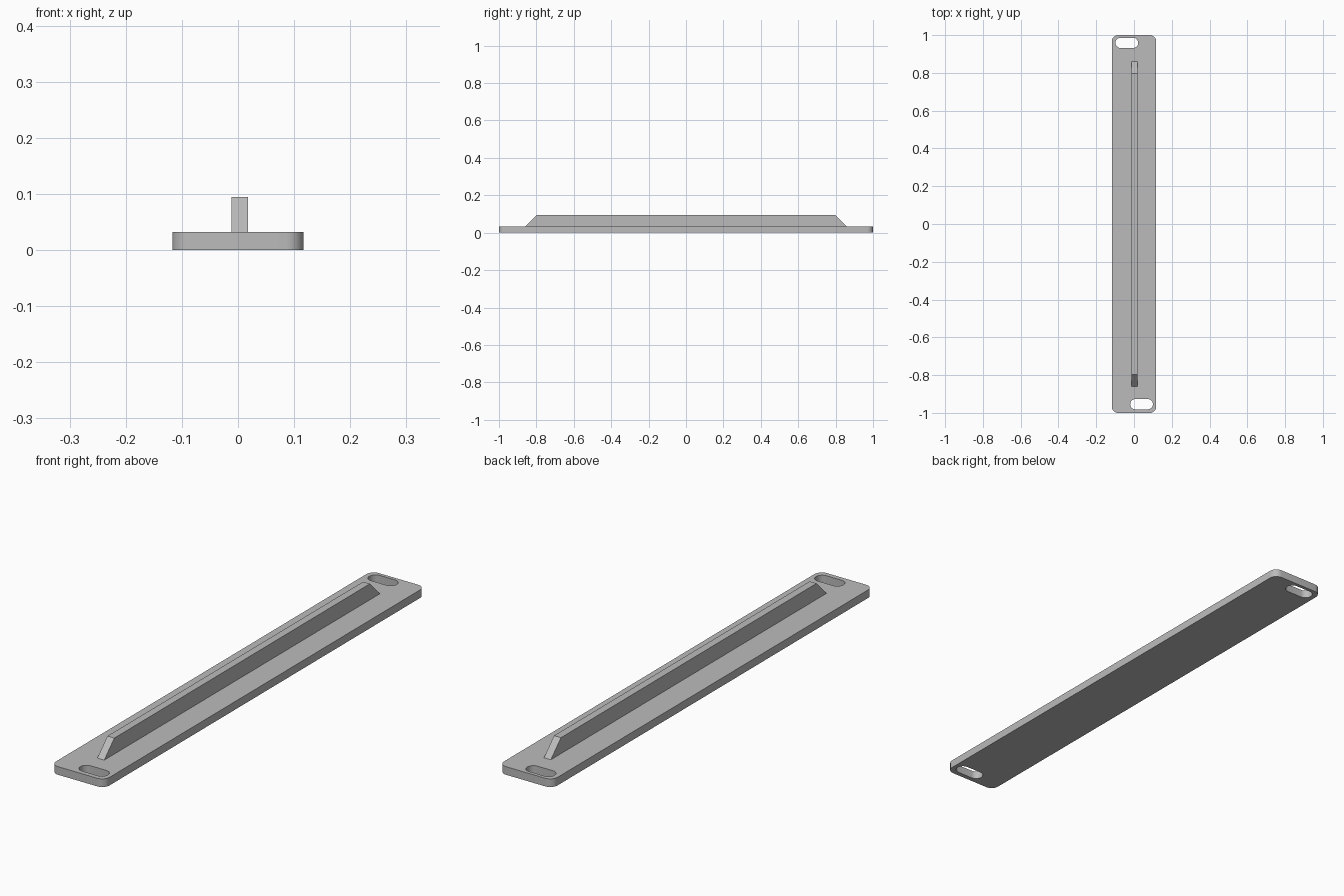
import bpy, bmesh, math
from mathutils import Vector

cube = bpy.data.objects.get("Cube")
if cube:
    bpy.data.objects.remove(cube, do_unlink=True)

grey = bpy.data.materials.new("plain grey")
grey.use_nodes = True
colour = (0.5, 0.5, 0.5, 1)
grey.diffuse_color = colour
grey.node_tree.nodes["Principled BSDF"].inputs["Base Color"].default_value = colour


def rounded_outline(cx, cy, half_x, half_y, radius, steps=8):
    """Points around a rectangle with rounded corners."""
    points = []
    for corner, (sx, sy) in enumerate([(1, 1), (-1, 1), (-1, -1), (1, -1)]):
        for i in range(steps + 1):
            a = (corner + i / steps) * math.pi / 2
            points.append((cx + sx * (half_x - radius) + radius * math.cos(a),
                           cy + sy * (half_y - radius) + radius * math.sin(a), 0))
    return points


def extruded(name, loops, offset):
    """Fill the outer loop, leave the other loops open, and extrude."""
    bm = bmesh.new()
    edges = []
    for loop in loops:
        verts = [bm.verts.new(p) for p in loop]
        edges += [bm.edges.new((v, verts[i - 1])) for i, v in enumerate(verts)]
    bmesh.ops.triangle_fill(bm, use_beauty=True, edges=edges, normal=Vector(offset))
    result = bmesh.ops.extrude_face_region(bm, geom=bm.faces[:], use_keep_orig=True)
    moved = [g for g in result["geom"] if isinstance(g, bmesh.types.BMVert)]
    bmesh.ops.translate(bm, verts=moved, vec=offset)
    bmesh.ops.recalc_face_normals(bm, faces=bm.faces[:])
    mesh = bpy.data.meshes.new(name)
    bm.to_mesh(mesh)
    bm.free()
    mesh.materials.append(grey)
    obj = bpy.data.objects.new(name, mesh)
    bpy.context.collection.objects.link(obj)
    bpy.ops.object.select_all(action="DESELECT")
    obj.select_set(True)
    bpy.context.view_layer.objects.active = obj
    bpy.ops.object.shade_smooth_by_angle(angle=math.radians(30))
    return obj


# Base plate with a mounting slot near each end, on opposite sides
thickness = 0.032
plate = rounded_outline(0, 0, 0.117, 1, 0.032)
front_slot = rounded_outline(0.04, -0.954, 0.06, 0.027, 0.0265)
back_slot = rounded_outline(-0.038, 0.959, 0.06, 0.027, 0.0265)
extruded("base_plate", [plate, front_slot, back_slot], (0, 0, thickness))

# Upright rib with sloped ends, slightly off centre
left, right, top = 0.018, -0.012, 0.095
rib = [(right, -0.86, thickness), (right, 0.86, thickness),
       (right, 0.797, top), (right, -0.797, top)]
extruded("rib", [rib], (left - right, 0, 0))
